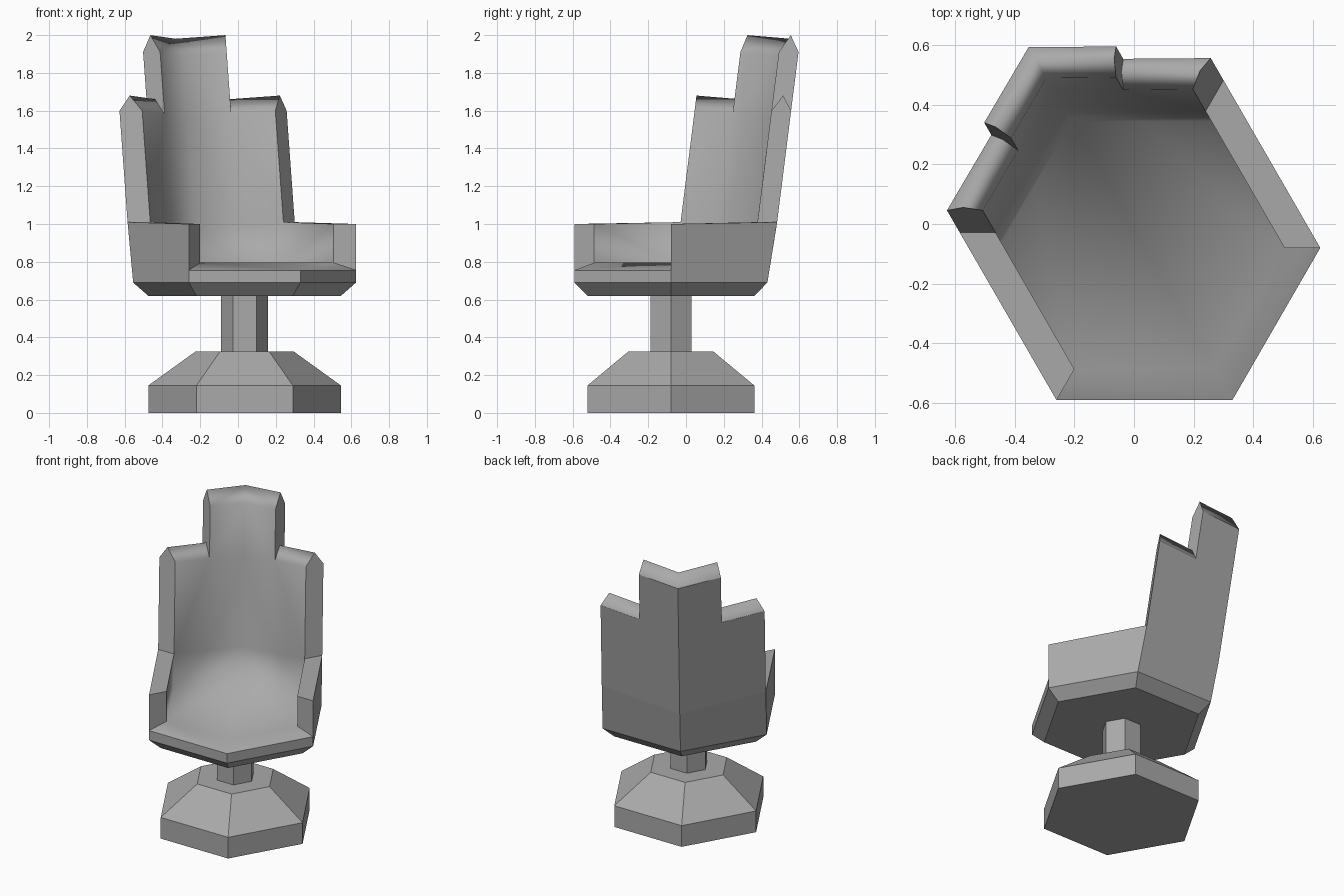
import bpy, bmesh
from math import radians, sin, cos
from mathutils import Vector, Matrix

if "Cube" in bpy.data.objects:
    bpy.data.objects.remove(bpy.data.objects["Cube"])

grey = bpy.data.materials.new("plain grey")
grey.use_nodes = True
grey.diffuse_color = (0.4, 0.4, 0.4, 1)
grey.node_tree.nodes["Principled BSDF"].inputs["Base Color"].default_value = (0.4, 0.4, 0.4, 1)

# The chair is built facing -y, then turned on its axis
PLACE = Matrix.Translation((0.035, -0.08, 0)) @ Matrix.Rotation(radians(30), 4, "Z")


def finish(bm, name):
    bmesh.ops.remove_doubles(bm, verts=bm.verts, dist=0.0005)
    bmesh.ops.recalc_face_normals(bm, faces=bm.faces)
    bm.transform(PLACE)
    mesh = bpy.data.meshes.new(name)
    bm.to_mesh(mesh)
    bm.free()
    mesh.materials.append(grey)
    bpy.context.collection.objects.link(bpy.data.objects.new(name, mesh))


def hex_stack(name, rings):
    """Closed six-sided solid from (radius, height) rings."""
    bm = bmesh.new()
    loops = [[bm.verts.new((r * cos(radians(a)), r * sin(radians(a)), z))
              for a in range(30, 390, 60)] for r, z in rings]
    bm.faces.new(loops[0])
    bm.faces.new(loops[-1])
    for low, high in zip(loops, loops[1:]):
        for i in range(6):
            j = (i + 1) % 6
            bm.faces.new((low[i], low[j], high[j], high[i]))
    finish(bm, name)


hex_stack("pedestal_base", [(0.51, 0), (0.51, 0.145), (0.26, 0.325)])
hex_stack("pedestal_column", [(0.125, 0.325), (0.125, 0.62)])

# Seat shell: stations round the hexagon, half of it mirrored in x
OUT, RIDGE, IN = 0.59, 0.53, 0.47
FRONT, ARM, SIDE, MID, BACK = "front", "arm", "side", "mid", "back"
ANGLE = {FRONT: -90, ARM: -30, SIDE: 30, BACK: 90}


def plan(station, r):
    if station == MID:
        return (plan(SIDE, r) + plan(BACK, r)) / 2
    a = radians(ANGLE[station])
    return Vector((r * cos(a), r * sin(a), 0))


def point(station, r, z):
    """Shell point; the rear stations lean back and their levels tilt."""
    p = plan(station, r)
    if station in (SIDE, MID, BACK):
        if z >= 1:
            z += 0.01 - 0.13 * (plan(station, OUT).y - plan(SIDE, OUT).y)
        p.y += 0.187 * (z - 0.69) if z < 1 else 0.058 + 0.145 * (z - 1)
    p.z = z
    return p


RIM, LIP, FLOOR, ARMTOP = 0.69, 0.755, 0.795, 1.0
SHOULDER, SHOULDER_RIDGE, CREST, CREST_RIDGE = 1.59, 1.67, 1.92, 2.009

bm = bmesh.new()


def face(sign, pts, soft=False):
    verts = []
    for p in pts:
        q = point(*p)
        verts.append(bm.verts.new((q.x * sign, q.y, q.z)))
    bm.faces.new(verts).smooth = soft


def panel(sign, a, b, low, high, soft=False):
    """Quad between two stations, from one (radius, height) to another."""
    face(sign, [(a, *low), (b, *low), (b, *high), (a, *high)], soft)


for s in (1, -1):
    # Front rim and lip, seat floor
    panel(s, FRONT, ARM, (OUT, RIM), (OUT, LIP))
    panel(s, FRONT, ARM, (OUT, LIP), (IN, FLOOR), True)
    face(s, [(n, IN, FLOOR) for n in (FRONT, ARM, SIDE, MID, BACK)], True)
    # Armrest
    face(s, [(ARM, OUT, RIM), (ARM, OUT, LIP), (ARM, OUT, ARMTOP),
             (SIDE, OUT, ARMTOP), (SIDE, OUT, RIM)])
    panel(s, ARM, SIDE, (OUT, ARMTOP), (IN, ARMTOP))
    panel(s, ARM, SIDE, (IN, ARMTOP), (IN, FLOOR), True)
    face(s, [(ARM, OUT, LIP), (ARM, OUT, ARMTOP), (ARM, IN, ARMTOP), (ARM, IN, FLOOR)])
    # Lower backrest, inside and outside
    for a, b in ((SIDE, MID), (MID, BACK)):
        panel(s, a, b, (OUT, RIM), (OUT, ARMTOP))
        panel(s, a, b, (IN, FLOOR), (IN, ARMTOP), True)
        for r in (OUT, IN):
            panel(s, a, b, (r, ARMTOP), (r, SHOULDER), r == IN)
    # Tall middle of the backrest, then the ridged tops
    for r in (OUT, IN):
        panel(s, MID, BACK, (r, SHOULDER), (r, CREST), r == IN)
        panel(s, MID, BACK, (r, CREST), (RIDGE, CREST_RIDGE), True)
        panel(s, SIDE, MID, (r, SHOULDER), (RIDGE, SHOULDER_RIDGE), True)
    # Exposed ends of the shoulders and of the crest
    face(s, [(SIDE, OUT, ARMTOP), (SIDE, OUT, SHOULDER), (SIDE, RIDGE, SHOULDER_RIDGE),
             (SIDE, IN, SHOULDER), (SIDE, IN, ARMTOP)])
    face(s, [(MID, OUT, SHOULDER), (MID, OUT, CREST), (MID, RIDGE, CREST_RIDGE),
             (MID, IN, CREST), (MID, IN, SHOULDER), (MID, RIDGE, SHOULDER_RIDGE)])
    # Chamfered underside
    BOTTOM = (0.51, 0.62)
    for a, b in ((FRONT, ARM), (ARM, SIDE), (SIDE, MID), (MID, BACK)):
        lower = []
        for n in (a, b):
            v = plan(n, BOTTOM[0])
            lower.append(bm.verts.new((v.x * s, v.y, BOTTOM[1])))
        upper = []
        for n in (b, a):
            v = plan(n, OUT)
            upper.append(bm.verts.new((v.x * s, v.y, RIM)))
        bm.faces.new(lower + upper)
    base = [plan(n, BOTTOM[0]) for n in (FRONT, ARM, SIDE, MID, BACK)]
    bm.faces.new([bm.verts.new((v.x * s, v.y, BOTTOM[1])) for v in base])

finish(bm, "seat_shell")
